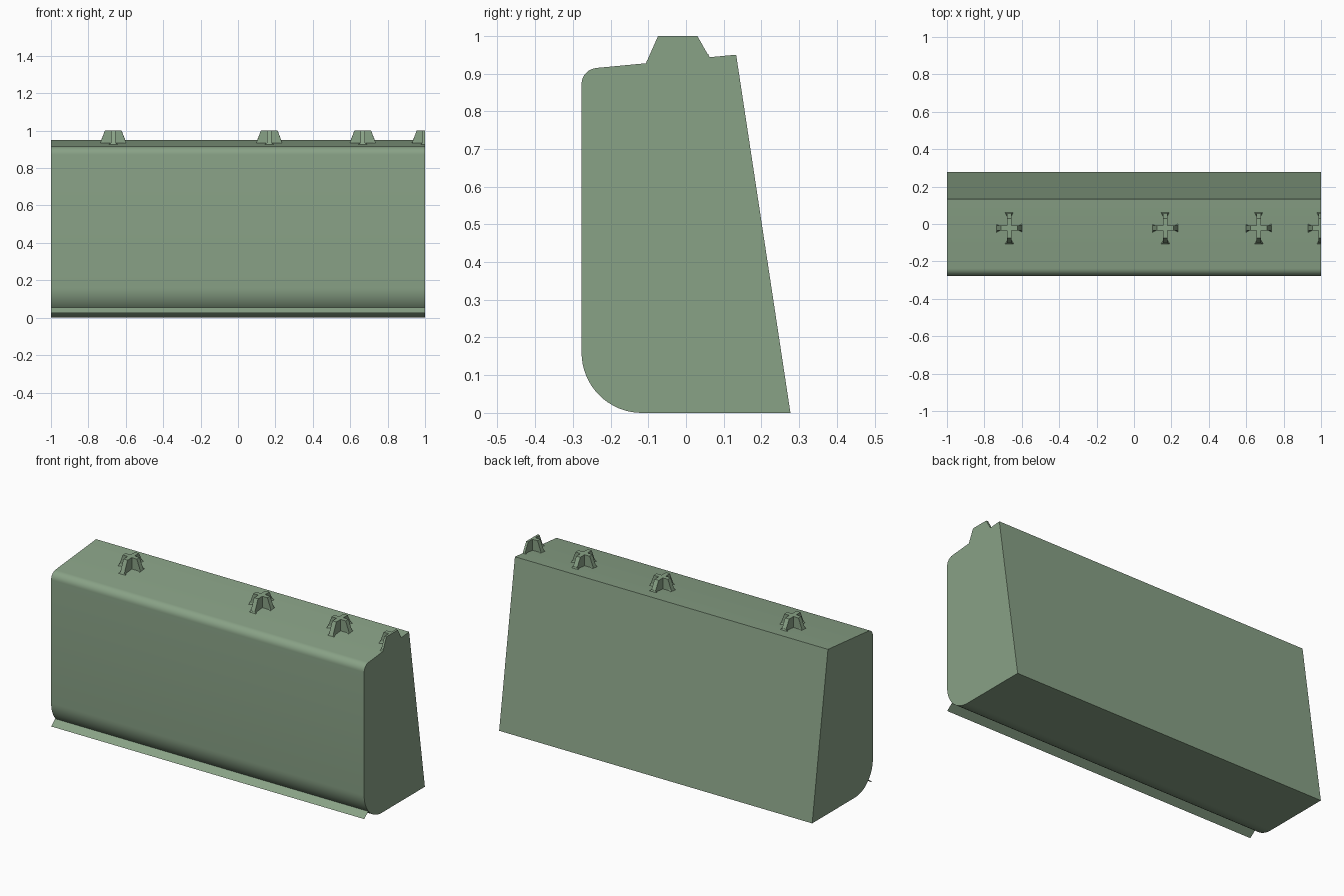
import bpy, bmesh, math

if "Cube" in bpy.data.objects:
    bpy.data.objects.remove(bpy.data.objects["Cube"])

TOP_Y, TOP_Z, SLOPE = 0.133, 0.95, 0.094


def roof(y):
    return TOP_Z + (y - TOP_Y) * SLOPE


def new_object(name, bm, smooth=False):
    bmesh.ops.recalc_face_normals(bm, faces=bm.faces)
    me = bpy.data.meshes.new(name)
    bm.to_mesh(me)
    bm.free()
    ob = bpy.data.objects.new(name, me)
    bpy.context.collection.objects.link(ob)
    me.materials.append(mat)
    if smooth:
        bpy.ops.object.select_all(action='DESELECT')
        ob.select_set(True)
        bpy.context.view_layer.objects.active = ob
        bpy.ops.object.shade_smooth_by_angle(angle=math.radians(30))
    return ob


def arc(cy, cz, r, a0, a1, n):
    return [(cy + r * math.cos(math.radians(a0 + (a1 - a0) * i / n)),
             cz + r * math.sin(math.radians(a0 + (a1 - a0) * i / n))) for i in range(n + 1)]


def prism(bm, bottom, top):
    b = [bm.verts.new(p) for p in bottom]
    t = [bm.verts.new(p) for p in top]
    bm.faces.new(b)
    bm.faces.new(t[::-1])
    for i in range(len(b)):
        j = (i + 1) % len(b)
        bm.faces.new((b[i], b[j], t[j], t[i]))


mat = bpy.data.materials.new("sage_green")
mat.diffuse_color = (0.25, 0.36, 0.24, 1)
mat.use_nodes = True
mat.node_tree.nodes["Principled BSDF"].inputs["Base Color"].default_value = mat.diffuse_color

# Main block: rounded front edges, sloping back
profile = [(0.277, 0), (TOP_Y, TOP_Z)]
profile += arc(-0.234, 0.872, 0.043, 95, 180, 8)
profile += arc(-0.117, 0.16, 0.16, 180, 270, 16)
bm = bmesh.new()
prism(bm, [(-1, y, z) for y, z in profile], [(1, y, z) for y, z in profile])
new_object("body", bm, smooth=True)

# Thin flap along the lower front edge
bm = bmesh.new()
bm.faces.new([bm.verts.new(p) for p in
              [(-1, -0.277, 0.025), (1, -0.277, 0.025), (1, -0.239, 0.055), (-1, -0.239, 0.055)]])
new_object("front_flap", bm)

# Cross-shaped studs with tapered arms and small flared feet
CY, W, LOW = -0.022, 0.013, 0.008
for n, cx in enumerate((-0.667, 0.167, 0.667, 1.0)):
    bm = bmesh.new()
    for k in range(4):
        dx, dy = ((1, 0), (0, 1), (-1, 0), (0, -1))[k]
        rt, rb = (0.045, 0.07) if dx else (0.052, 0.085)

        def pt(r, s, z=None):
            x, y = cx + dx * r - dy * s, CY + dy * r + dx * s
            return (x, y, z if z is not None else roof(y) - 0.002)

        # arm, mitred to the centre
        prism(bm, [pt(0, 0), pt(W, -W), pt(rb, -W), pt(rb, W), pt(W, W)],
              [pt(0, 0, 1), pt(W, -W, 1), pt(rt, -W, 1), pt(rt, W, 1), pt(W, W, 1)])
        # foot
        zf = roof(CY + dy * rb) + LOW
        prism(bm, [pt(rb - 0.02, -W), pt(rb, -0.024), pt(rb, 0.024), pt(rb - 0.02, W)],
              [pt(rb - 0.02, -W, zf), pt(rb - 0.004, -W, zf), pt(rb - 0.004, W, zf),
               pt(rb - 0.02, W, zf)])
    # trim the stud at the end of the block
    if cx > 0.9:
        geom = bm.verts[:] + bm.edges[:] + bm.faces[:]
        bmesh.ops.bisect_plane(bm, geom=geom, plane_co=(1, 0, 0), plane_no=(1, 0, 0),
                               clear_outer=True)
        bmesh.ops.holes_fill(bm, edges=[e for e in bm.edges if e.is_boundary], sides=0)
    new_object(f"stud_{n + 1}", bm)
